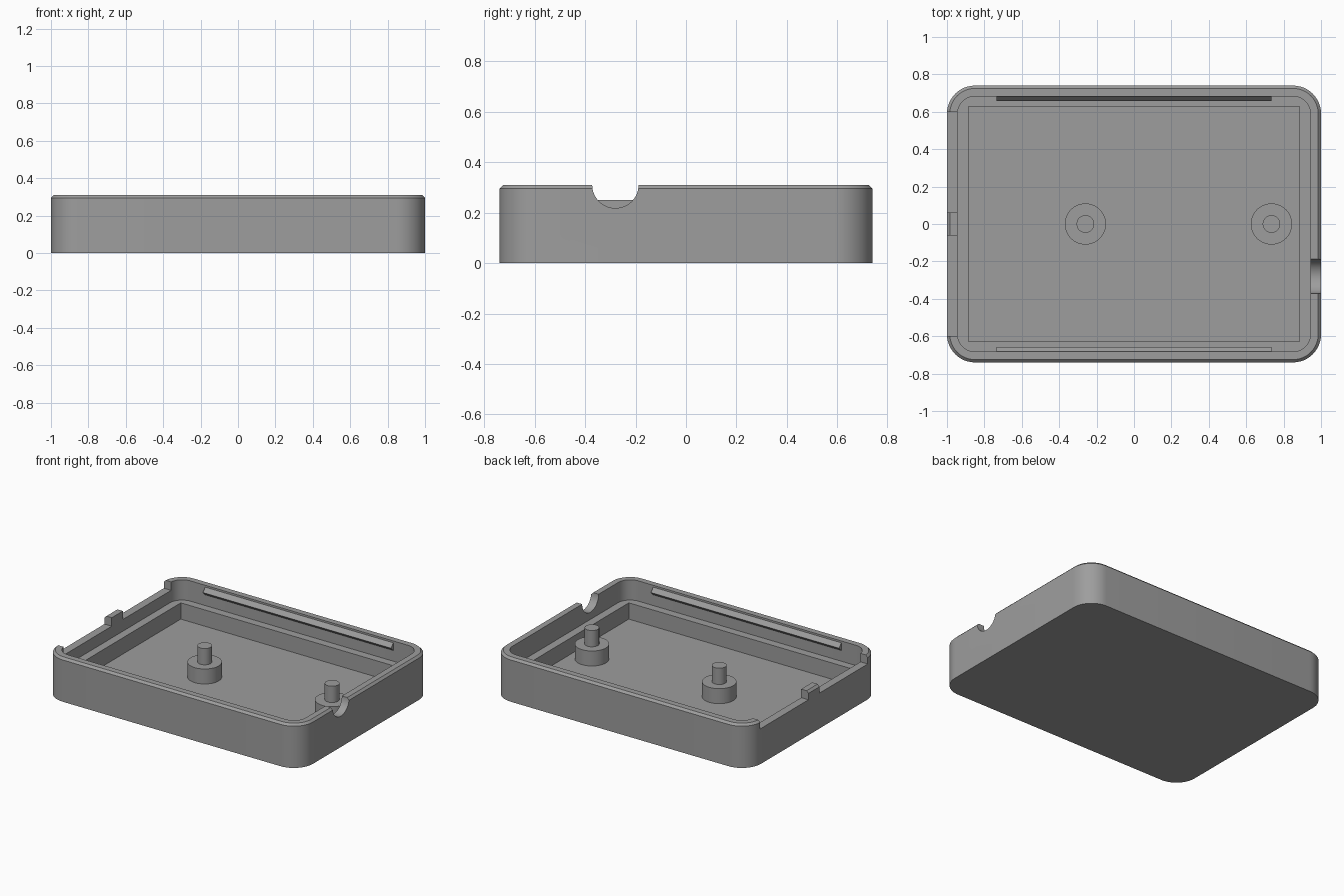
import bpy, bmesh, math
from mathutils import Matrix

if "Cube" in bpy.data.objects:
    bpy.data.objects.remove(bpy.data.objects["Cube"])

grey = bpy.data.materials.new("plain_grey")
grey.diffuse_color = (0.34, 0.34, 0.34, 1)
grey.use_nodes = True
grey.node_tree.nodes["Principled BSDF"].inputs["Base Color"].default_value = grey.diffuse_color


def finish(name, bm):
    bmesh.ops.recalc_face_normals(bm, faces=bm.faces[:])
    mesh = bpy.data.meshes.new(name)
    bm.to_mesh(mesh)
    bm.free()
    mesh.materials.append(grey)
    ob = bpy.data.objects.new(name, mesh)
    bpy.context.collection.objects.link(ob)
    return ob


def rounded_outline(hx, hy, r, n=12):
    pts = []
    for k, (sx, sy) in enumerate([(1, 1), (-1, 1), (-1, -1), (1, -1)]):
        for i in range(n + 1):
            a = math.pi / 2 * (k + i / n)
            pts.append((sx * (hx - r) + r * math.cos(a), sy * (hy - r) + r * math.sin(a)))
    return pts


def loft(name, layers):
    """Stack outlines (points, z) into a closed solid."""
    bm = bmesh.new()
    rings = [[bm.verts.new((x, y, z)) for x, y in pts] for pts, z in layers]
    n = len(rings[0])
    for a, b in zip(rings, rings[1:]):
        for i in range(n):
            j = (i + 1) % n
            bm.faces.new((a[i], a[j], b[j], b[i]))
    bm.faces.new(rings[0])
    bm.faces.new(rings[-1])
    return finish(name, bm)


def box(name, x0, x1, y0, y1, z0, z1):
    pts = [(x0, y0), (x1, y0), (x1, y1), (x0, y1)]
    return loft(name, [(pts, z0), (pts, z1)])


def circle(cx, r, n=48):
    return [(cx + r * math.cos(2 * math.pi * i / n), r * math.sin(2 * math.pi * i / n)) for i in range(n)]


def smooth(ob):
    bpy.ops.object.select_all(action='DESELECT')
    ob.select_set(True)
    bpy.context.view_layer.objects.active = ob
    bpy.ops.object.shade_smooth_by_angle(angle=math.radians(30))


HX, HY, R, H = 1.0, 0.74, 0.15, 0.31
WALL, CH, FLOOR, LEDGE = 0.057, 0.015, 0.052, 0.167

# outer shell with chamfered rim
wall = rounded_outline(HX, HY, R)
tray = loft("tray", [(wall, 0), (wall, H - CH), (rounded_outline(HX - CH, HY - CH, R - CH), H)])

# upper cavity, square lower cavity, and the lowered left rim on both sides of the tab
inner = rounded_outline(HX - WALL, HY - WALL, R - WALL)
cutters = [
    loft("upper_cavity", [(inner, LEDGE), (inner, 0.5)]),
    box("lower_cavity", -0.886, 0.886, -0.627, 0.627, FLOOR, 0.4),
    box("rim_cut_back", -1.1, -0.92, 0.062, 0.6, 0.25, 0.45),
    box("rim_cut_front", -1.1, -0.92, -0.6, -0.062, 0.25, 0.45),
]

# round cable notch in the right wall
bm = bmesh.new()
bmesh.ops.create_cone(bm, cap_ends=True, segments=48, radius1=0.092, radius2=0.092, depth=0.2,
                      matrix=Matrix.Translation((1.0, -0.28, H)) @ Matrix.Rotation(math.pi / 2, 4, 'Y'))
cutters.append(finish("cable_notch", bm))

bpy.context.view_layer.objects.active = tray
for c in cutters:
    mod = tray.modifiers.new(c.name, 'BOOLEAN')
    mod.operation, mod.solver, mod.object = 'DIFFERENCE', 'EXACT', c
    bpy.ops.object.modifier_apply(modifier=mod.name)
    bpy.data.objects.remove(c)
smooth(tray)

# stepped locating posts
for name, x in (("middle_post", -0.26), ("right_post", 0.735)):
    big, pin = circle(x, 0.11), circle(x, 0.047)
    smooth(loft(name, [(big, FLOOR - 0.01), (big, 0.158), (pin, 0.158), (pin, 0.273)]))

# snap ridges along the long walls
for name, s in (("back_ridge", 1), ("front_ridge", -1)):
    bm = bmesh.new()
    profile = [(0.69, 0.297), (0.683, 0.297), (0.658, 0.268), (0.683, 0.243), (0.69, 0.243)]
    ends = [[bm.verts.new((x, s * y, z)) for y, z in profile] for x in (-0.735, 0.735)]
    for e in ends:
        bm.faces.new(e)
    for i in range(5):
        j = (i + 1) % 5
        bm.faces.new((ends[0][i], ends[0][j], ends[1][j], ends[1][i]))
    finish(name, bm)
